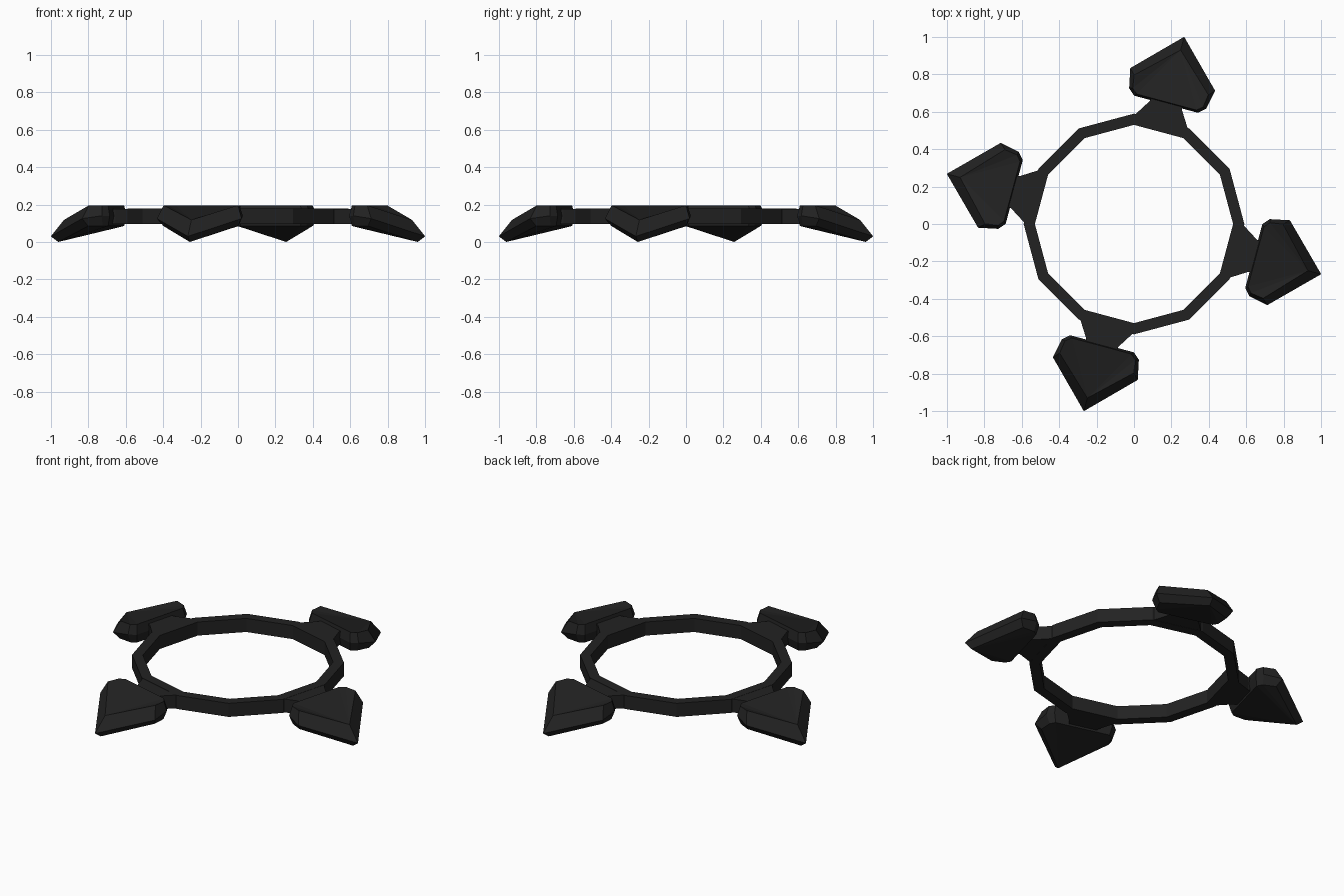
import bpy, bmesh, math
from mathutils import Matrix

if "Cube" in bpy.data.objects:
    bpy.data.objects.remove(bpy.data.objects["Cube"])

black = bpy.data.materials.new("matte black")
black.diffuse_color = (0.016, 0.016, 0.016, 1)
black.use_nodes = True
black.node_tree.nodes["Principled BSDF"].inputs["Base Color"].default_value = black.diffuse_color


def finish(name, bm):
    bmesh.ops.recalc_face_normals(bm, faces=bm.faces)
    me = bpy.data.meshes.new(name)
    bm.to_mesh(me)
    bm.free()
    me.materials.append(black)
    ob = bpy.data.objects.new(name, me)
    bpy.context.collection.objects.link(ob)
    return ob


def bridge(bm, a, b):
    n = len(a)
    for i in range(n):
        j = (i + 1) % n
        bm.faces.new((a[i], a[j], b[j], b[i]))


# Twelve-sided ring
def make_ring():
    bm = bmesh.new()
    loops = []
    for r, z in ((0.59, 0.095), (0.59, 0.178), (0.53, 0.178), (0.53, 0.095)):
        loops.append([bm.verts.new((r * math.cos(k * math.pi / 6),
                                    r * math.sin(k * math.pi / 6), z)) for k in range(12)])
    for i in range(4):
        bridge(bm, loops[i], loops[(i + 1) % 4])
    finish("ring", bm)


# Tapered neck joining ring and blade, pointing along +x
def make_neck(rot):
    bm = bmesh.new()
    outline = ((0.56, -0.15), (0.655, -0.09), (0.72, -0.07),
               (0.72, 0.07), (0.655, 0.09), (0.56, 0.15))
    lo = [bm.verts.new((x, y, 0.096)) for x, y in outline]
    hi = [bm.verts.new((x, y, 0.177)) for x, y in outline]
    bm.faces.new(lo)
    bm.faces.new(hi)
    bridge(bm, lo, hi)
    bm.transform(rot)
    finish("neck", bm)


# Pointed blade: half outlines (tip, side, shoulder, back) mirrored in y
def make_blade(rot):
    bm = bmesh.new()
    halves = (
        ((0.995, 0, 0.0), (0.775, 0.205, 0.085), (0.70, 0.19, 0.085), (0.675, 0.165, 0.085)),
        ((1.036, 0, 0.03), (0.80, 0.235, 0.125), (0.695, 0.213, 0.14), (0.663, 0.177, 0.14)),
        ((0.963, 0, 0.118), (0.77, 0.205, 0.196), (0.70, 0.195, 0.196), (0.675, 0.165, 0.196)),
    )
    loops = []
    for half in halves:
        pts = list(half) + [(x, -y, z) for x, y, z in reversed(half[1:])]
        loops.append([bm.verts.new(p) for p in pts])
    bridge(bm, loops[0], loops[1])
    bridge(bm, loops[1], loops[2])
    for lp in (loops[0], loops[2]):          # caps fan out from the tip
        for i in range(1, 6):
            bm.faces.new((lp[0], lp[i], lp[i + 1]))
    bm.transform(rot)
    finish("blade", bm)


make_ring()
for k in range(4):
    rot = Matrix.Rotation(math.radians(75 + 90 * k), 4, 'Z')
    make_neck(rot)
    make_blade(rot)
